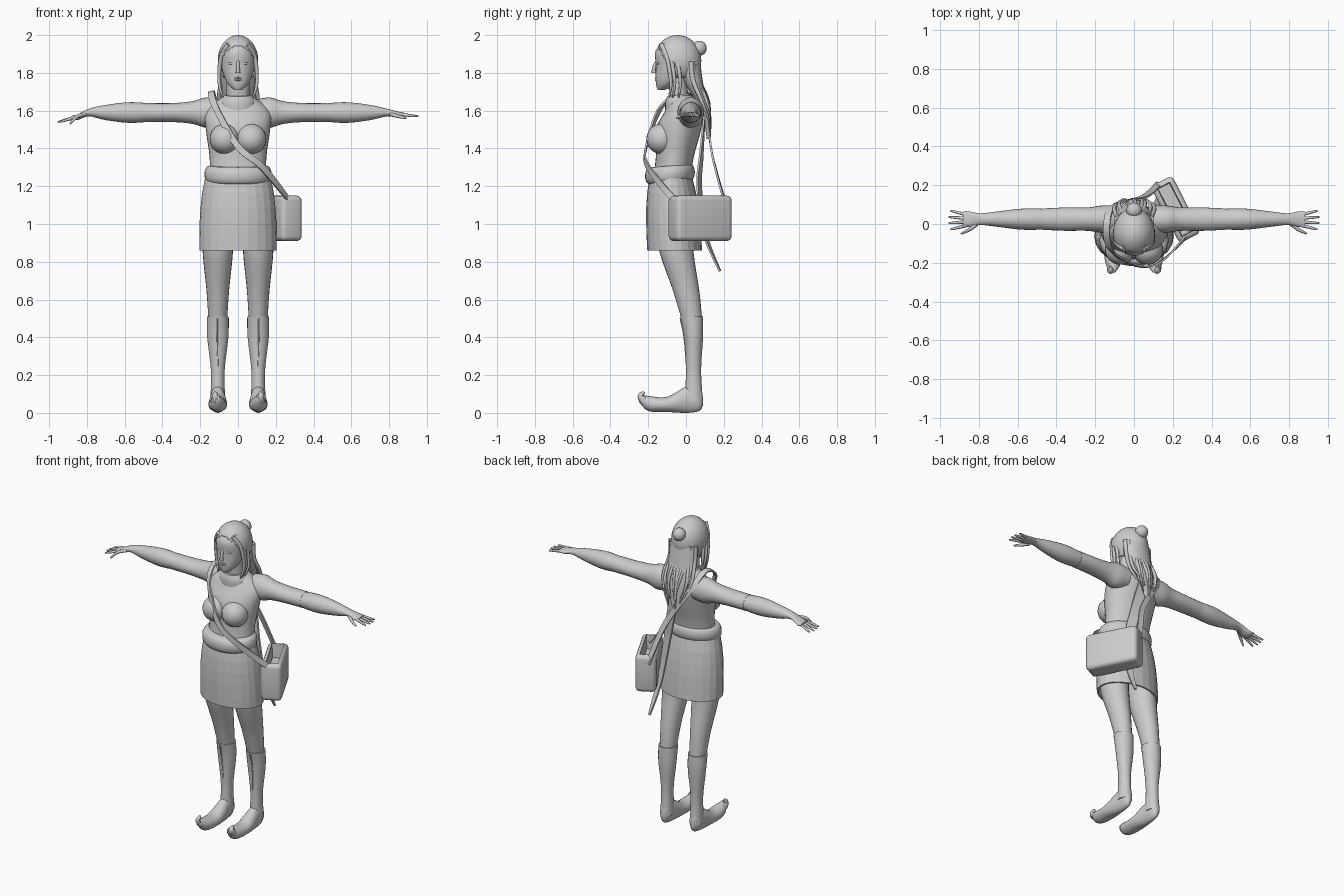
import bpy, bmesh, math, random
from mathutils import Vector, Matrix

random.seed(4)
start_cube = bpy.data.objects.get("Cube")
if start_cube:
    bpy.data.objects.remove(start_cube)

SIDES = {"left": 1, "right": -1}
grey = bpy.data.materials.new("plain grey")
grey.use_nodes = True
grey.diffuse_color = (0.6, 0.6, 0.6, 1)
grey.node_tree.nodes["Principled BSDF"].inputs["Base Color"].default_value = grey.diffuse_color


def finish(name, bm, flat=False):
    bmesh.ops.recalc_face_normals(bm, faces=bm.faces)
    mesh = bpy.data.meshes.new(name)
    bm.to_mesh(mesh)
    bm.free()
    mesh.materials.append(grey)
    part = bpy.data.objects.new(name, mesh)
    bpy.context.collection.objects.link(part)
    if not flat:
        bpy.ops.object.select_all(action='DESELECT')
        part.select_set(True)
        bpy.context.view_layer.objects.active = part
        bpy.ops.object.shade_smooth_by_angle(angle=math.radians(50))
    return part


def thicken(part, amount):
    part.modifiers.new("thickness", 'SOLIDIFY').thickness = amount


def spline(rows, steps):
    """Catmull-Rom curve through rows of any length."""
    last = len(rows) - 1
    curve = []
    for i in range(last):
        quad = [rows[max(0, min(last, i + shift))] for shift in (-1, 0, 1, 2)]
        for step in range(steps):
            t = step / steps
            curve.append([b + t / 2 * (c - a + t * (2 * a - 5 * b + 4 * c - d + t * (3 * (b - c) + d - a)))
                          for a, b, c, d in zip(*quad)])
    return curve + [list(rows[last])]


def skin(name, rings, caps=True, flat=False):
    bm = bmesh.new()
    loops = [[bm.verts.new(point) for point in ring] for ring in rings]
    for low, high in zip(loops, loops[1:]):
        for i in range(len(low)):
            bm.faces.new((low[i - 1], low[i], high[i], high[i - 1]))
    if caps:
        bm.faces.new(loops[0])
        bm.faces.new(loops[-1])
    return finish(name, bm, flat)


def loft(name, rows, axis="z", side=1, offset=(0, 0), sides=24, steps=4, tilt=0, caps=True, flat=False):
    """Each row: place on the axis, centre in the second cross direction, two radii."""
    rings = []
    for along, centre, wide, deep in spline(rows, steps):
        ring = []
        for i in range(sides):
            angle = math.tau * i / sides
            u = offset[0] + wide * math.cos(angle)
            v = offset[1] + centre + deep * math.sin(angle)
            x, y, z = {"x": (along, u, v), "y": (u, along, v), "z": (u, v, along + tilt * v)}[axis]
            ring.append((x * side, y, z))
        rings.append(ring)
    return skin(name, rings, caps, flat)


def sweep(path, steps):
    """Points along a smooth path with tangent and progress."""
    points = [Vector(point) for point in spline(path, steps)]
    last = len(points) - 1
    for i, point in enumerate(points):
        tangent = points[min(i + 1, last)] - points[max(i - 1, 0)]
        yield point, tangent.normalized(), i / last


def tube(name, path, radius, tip=0.4, sides=8):
    rings = []
    for point, tangent, t in sweep(path, 5):
        u = tangent.cross(Vector((0.3, 1, 0.2))).normalized()
        v = tangent.cross(u)
        size = radius * (1 + (tip - 1) * t ** 2)
        angles = [math.tau * i / sides for i in range(sides)]
        rings.append([point + size * (u * math.cos(a) + v * math.sin(a)) for a in angles])
    return skin(name, rings)


def ribbon(name, path, width, tip=1, thick=0.01):
    """Flat band whose face turns away from the body."""
    rings = []
    for point, tangent, t in sweep(path, 6):
        outward = Vector((point.x / 2, point.y + 0.05, max(0, point.z - 1.6) * 3))
        across = tangent.cross(outward).normalized()
        lift = across.cross(tangent) * thick / 2
        across *= width / 2 * (1 + (tip - 1) * t ** 3)
        rings.append([point + across + lift, point - across + lift, point - across - lift, point + across - lift])
    return skin(name, rings)


def ellipsoid(centre, radii, detail=12):
    bm = bmesh.new()
    bmesh.ops.create_uvsphere(bm, u_segments=detail * 2, v_segments=detail, radius=1)
    bm.transform(Matrix.Translation(centre) @ Matrix.Diagonal((*radii, 1)))
    return bm


def ball(name, centre, radii):
    return finish(name, ellipsoid(centre, radii))


# Torso, collar and neck
loft("torso", [(1.2, -.08, .15, .1), (1.35, -.06, .15, .1), (1.5, -.04, .17, .12),
               (1.6, -.01, .17, .1), (1.68, -.02, .07, .05)], sides=32)
loft("collar", [(1.62, -.03, .1, .08), (1.66, -.04, .09, .07), (1.69, -.04, .07, .06)], tilt=.15)
loft("neck", [(1.6, -.03, .06, .05), (1.8, -.05, .06, .05)])

# Head and face
loft("head", [(1.71, -.13, .02, .02), (1.75, -.1, .06, .06), (1.84, -.06, .09, .1),
              (1.92, -.05, .09, .11), (1.98, -.04, .04, .06)], sides=32)
tube("nose", [(0, -.15, 1.87), (0, -.17, 1.83), (0, -.17, 1.8)], .008, tip=1.6)
for level in (1.762, 1.773):
    ball("lip", (0, -.155, level), (.02, .01, .005))
for label, side in SIDES.items():
    ball(label + "_eye", (side * .034, -.145, 1.85), (.017, .01, .008))
    ball(label + "_ear", (side * .09, -.04, 1.82), (.01, .02, .03))
    ball(label + "_breast", (side * .07, -.13, 1.45), (.08, .08, .08))

# Hair cap with an opening for the face, and the bun
bm = ellipsoid((0, -.045, 1.866), (.107, .126, .134), detail=30)
opening = [v for v in bm.verts
           if v.co.z < 1.77 or (v.co.y < -.07 and v.co.z < 1.94 - 9 * v.co.x ** 2)]
bmesh.ops.delete(bm, geom=opening, context='VERTS')
thicken(finish("hair_cap", bm), .01)
ball("hair_bun", (0, .07, 1.93), (.04, .04, .04))

# Loose hair down the back and locks beside the face
loft("back_hair", [(1.45, .12, .01, .01), (1.6, .1, .06, .02), (1.75, .04, .09, .05), (1.9, 0, .09, .07)])
STRANDS = 13
for i in range(STRANDS):
    x = .09 * (2 * i / (STRANDS - 1) - 1)
    back = .07 - 4 * x * x
    stray = random.uniform(-.02, .02)
    end = 1.5 + 9 * x * x + random.uniform(-.05, .03)
    tube("hair_strand", [(x, back - .01, 1.86), (x, back, 1.76), (x + stray, back + .05, 1.64),
                         (x / 2 + stray, .13, end)], .014, tip=.2)
for label, side in SIDES.items():
    for back in (0, .02, .05):
        tube(label + "_side_lock", [(side * .05, back - .13, 1.95), (side * .09, back - .1, 1.88),
                                    (side * .1, back - .08, 1.75), (side * .08, back - .09, 1.67)], .013, tip=.3)

# Arms, sleeves and hands
for label, side in SIDES.items():
    shoulder = (.025, 1.59)
    droop = -.02 if side > 0 else -.05
    loft(label + "_arm", [(.4, 0, .05, .04), (.56, 0, .055, .055), (.7, 0, .04, .04), (.79, 0, .03, .02),
                          (.85, droop / 2, .04, .015), (.88, droop / 2, .04, .01)], "x", side, shoulder)
    loft(label + "_sleeve", [(.1, 0, .07, .07), (.17, 0, .07, .08), (.24, 0, .06, .06), (.35, 0, .06, .05),
                             (.47, 0, .055, .05)], "x", side, shoulder)
    for finger in range(4):
        spread = finger - 1.5
        reach = .96 - .01 * abs(spread)
        tube(label + "_finger", [(side * .86, .02 + spread * .018, 1.59 + droop / 2),
                                 (side * reach, .02 + spread * .032, 1.59 + droop)], .009, tip=.5)
    tube(label + "_thumb", [(side * .81, 0, 1.58), (side * .85, -.03, 1.57), (side * .89, -.05, 1.58 + droop)], .011)

# Legs, tall boots and curled shoes
for label, side in SIDES.items():
    stance = (.107, 0)
    loft(label + "_leg", [(1, -.06, .08, .1), (.85, -.05, .08, .09), (.65, 0, .06, .07),
                          (.5, .03, .05, .055)], "z", side, stance)
    loft(label + "_boot", [(.51, .03, .058, .06), (.4, .04, .056, .05), (.22, .04, .036, .04),
                           (.06, .04, .04, .05)], "z", side, stance)
    loft(label + "_shoe", [(.09, .06, .01, .02), (.07, .08, .03, .07), (0, .07, .04, .07), (-.1, .045, .05, .04),
                           (-.2, .05, .04, .04), (-.25, .08, .01, .02)], "y", side, stance)
    tube(label + "_toe_curl", [(side * .12, -.22, .06), (side * .12, -.24, .09), (side * .12, -.22, .11)], .022, tip=.2)
    tube(label + "_boot_seam", [(side * .11, -.03, .5), (side * .11, -.01, .4), (side * .105, .003, .22)], .004)

# Faceted skirt flaring from the waist
rows = []
for step in range(6):
    t = step / 5
    wide = .205 - .03 * t ** 3
    rows.append((.86 + .38 * t, -.06 - .02 * t, wide, wide - .06))
thicken(loft("skirt", rows, steps=1, caps=False, flat=True), .01)

# Padded belt with a rounded section
rows = []
for step in range(9):
    angle = math.pi * step / 8
    bulge = .025 * math.sin(angle)
    rows.append((1.27 - .045 * math.cos(angle), -.085, .153 + bulge, .107 + bulge))
loft("belt", rows, steps=1, sides=32, tilt=.08)

# Shoulder bag, open at the top
bm = bmesh.new()
bmesh.ops.create_cube(bm, size=1)
bm.transform(Matrix.Diagonal((.33, .125, .24, 1)))
bmesh.ops.bevel(bm, geom=bm.edges[:], offset=.026, segments=4, profile=.5, affect='EDGES')
mouth = max(bm.faces, key=lambda face: face.calc_center_median().z * 10 + face.calc_area())
bmesh.ops.inset_region(bm, faces=[mouth], thickness=.006)
bmesh.ops.translate(bm, verts=mouth.verts, vec=(0, 0, -.09))
bm.transform(Matrix.Translation((.215, .075, 1.03)) @ Matrix.Rotation(math.radians(117), 4, 'Z'))
finish("shoulder_bag", bm)

# Strap across the body and the sash hanging behind
ribbon("bag_strap", [(.13, .21, 1.1), (.05, .14, 1.36), (-.1, .1, 1.6), (-.14, 0, 1.7), (-.12, -.13, 1.62),
                     (0, -.21, 1.41), (.13, -.2, 1.3), (.29, -.04, 1.1)], .034)
ribbon("back_sash", [(0, .1, 1.6), (.06, .08, 1.35), (.09, .07, 1.2), (.12, .1, .95), (.14, .18, .75)], .065, tip=.2)
